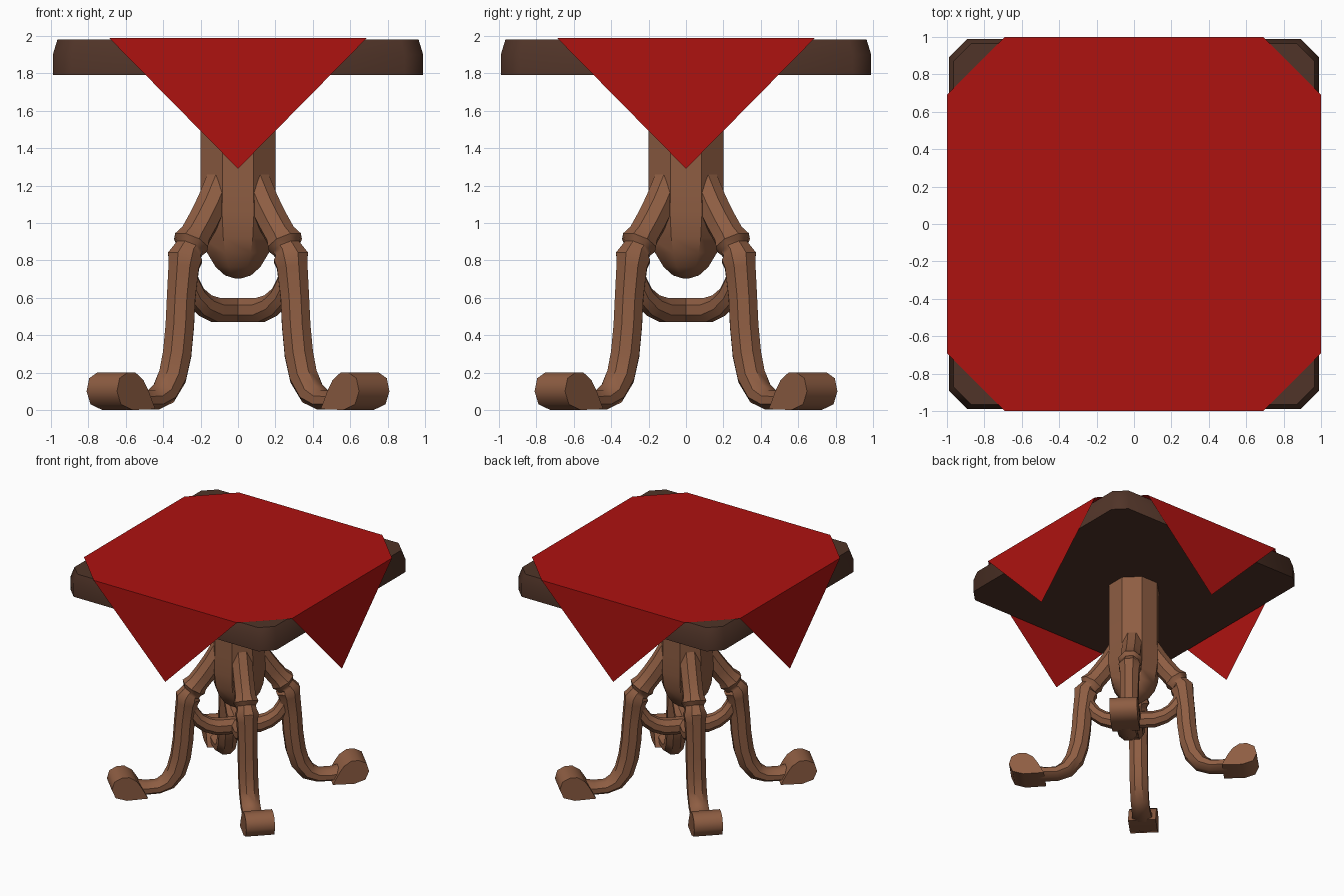
import bpy, bmesh, math
from mathutils import Matrix

if "Cube" in bpy.data.objects:
    bpy.data.objects.remove(bpy.data.objects["Cube"])


def material(name, rgb):
    m = bpy.data.materials.new(name)
    m.diffuse_color = (*rgb, 1)
    m.use_nodes = True
    m.node_tree.nodes["Principled BSDF"].inputs["Base Color"].default_value = m.diffuse_color
    return m


RED = material("red_fabric", (0.42, 0.006, 0.005))
WOOD = material("wood", (0.27, 0.11, 0.055))
DARK = material("dark_wood", (0.08, 0.034, 0.021))


def finish(name, bm, mat, smooth=40, recalc=True):
    if recalc:
        bmesh.ops.recalc_face_normals(bm, faces=bm.faces[:])
    me = bpy.data.meshes.new(name)
    bm.to_mesh(me)
    bm.free()
    me.materials.append(mat)
    ob = bpy.data.objects.new(name, me)
    bpy.context.collection.objects.link(ob)
    if smooth:
        bpy.ops.object.select_all(action='DESELECT')
        ob.select_set(True)
        bpy.context.view_layer.objects.active = ob
        bpy.ops.object.shade_smooth_by_angle(angle=math.radians(smooth))
    return ob


def loft(rings, caps=True):
    """Skin a list of equal-length point rings."""
    bm = bmesh.new()
    vs = [[bm.verts.new(p) for p in ring] for ring in rings]
    n = len(vs[0])
    for a, b in zip(vs, vs[1:]):
        for i in range(n):
            j = (i + 1) % n
            bm.faces.new((a[i], a[j], b[j], b[i]))
    if caps:
        bm.faces.new(vs[0][::-1])
        bm.faces.new(vs[-1])
    return bm


def octagon():
    k = 1 / math.cos(math.pi / 8)
    return [(k * math.cos((i + .5) * math.pi / 4), k * math.sin((i + .5) * math.pi / 4)) for i in range(8)]


def sweep(path):
    """Eight-sided tube in the xz plane; path = (x, z, half thickness, half width)."""
    rings = []
    for i, (x, z, t, w) in enumerate(path):
        p, q = path[max(i - 1, 0)], path[min(i + 1, len(path) - 1)]
        dx, dz = q[0] - p[0], q[1] - p[1]
        l = math.hypot(dx, dz)
        nx, nz = -dz / l, dx / l
        rings.append([(x + nx * t * c, w * s, z + nz * t * c) for c, s in octagon()])
    return loft(rings)


# table top: square slab with cut corners and a softened upper edge
def slab_ring(s, c, z):
    return [(s, -c, z), (s, c, z), (c, s, z), (-c, s, z), (-s, c, z), (-s, -c, z), (-c, -s, z), (c, -s, z)]


finish("table_top", loft([slab_ring(.99, .89, 1.79), slab_ring(.99, .89, 1.90),
                          slab_ring(.965, .87, 1.982)]), DARK, 50)

# tablecloth: flat octagon with four hanging triangles
bm = bmesh.new()
ring = [bm.verts.new(p) for p in slab_ring(1.0, .69, 1.99)]
bm.faces.new(ring)
for k, (x, y) in enumerate([(1, 0), (0, 1), (-1, 0), (0, -1)]):
    tip = bm.verts.new((x, y, 1.29))
    bm.faces.new((ring[2 * k + 1], ring[2 * k], tip))
finish("tablecloth", bm, RED, 0, recalc=False)

# central post with a rounded drop at the bottom
post = [(.2, 1.80), (.2, 1.22), (.205, 1.05), (.19, .92), (.165, .84), (.12, .765), (.07, .72), (.015, .703)]
finish("post", loft([[(r * c, r * s, z) for c, s in octagon()] for r, z in post]), WOOD)

# legs, feet and cross braces, repeated on the diagonals
leg = [(.13, 1.22, .08, .08), (.20, 1.10, .08, .08), (.27, 1.0, .08, .08), (.325, .93, .08, .08),
       (.355, .895, .095, .095), (.365, .865, .075, .075), (.385, .845, .075, .075),
       (.40, .815, .095, .09), (.41, .765, .083, .08), (.43, .60, .077, .075), (.44, .45, .077, .075),
       (.46, .30, .077, .075), (.495, .18, .075, .075), (.56, .09, .065, .075),
       (.64, .054, .052, .075), (.74, .052, .05, .08), (.88, .07, .06, .09)]
foot = [(.74, .005), (.91, 0), (1.0, .03), (1.03, .10), (1.01, .17), (.95, .2), (.89, .2), (.83, .16), (.79, .10)]
brace = [(0, .535, .065, .06), (.17, .535, .065, .06), (.25, .56, .06, .055),
         (.32, .61, .055, .055), (.37, .68, .055, .055), (.40, .76, .05, .05)]

for i, side in enumerate(("back_right", "back_left", "front_left", "front_right")):
    turn = Matrix.Rotation(math.radians(45 + 90 * i), 4, 'Z')
    finish("leg_" + side, sweep(leg), WOOD).matrix_world = turn
    foot_mesh = loft([[(x, y, z) for x, z in foot] for y in (-.115, .115)])
    finish("foot_" + side, foot_mesh, WOOD, 50).matrix_world = turn
    finish("brace_" + side, sweep(brace), WOOD).matrix_world = turn
